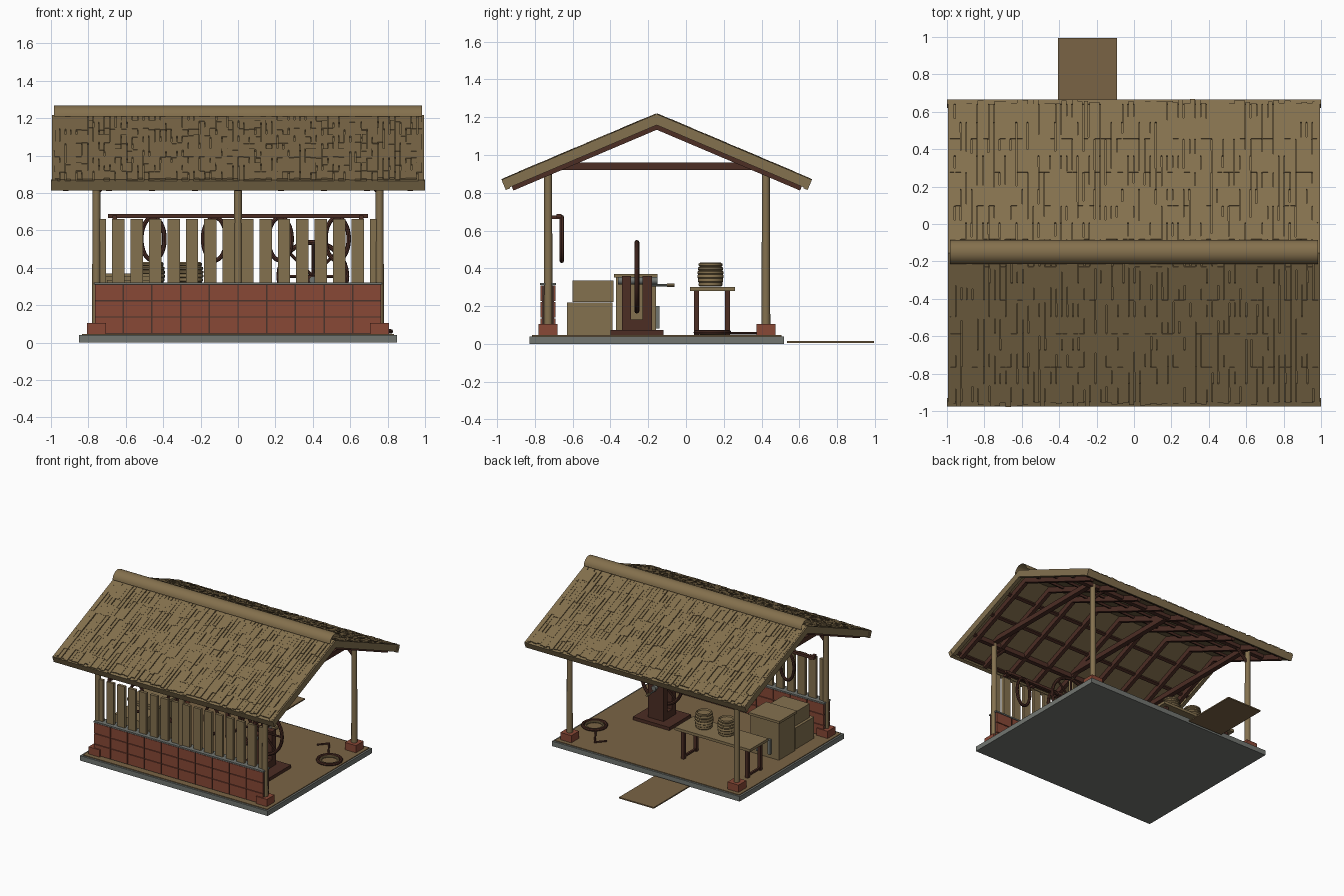
import bpy, bmesh, math, random
from mathutils import Matrix, Vector

if "Cube" in bpy.data.objects:
    bpy.data.objects.remove(bpy.data.objects["Cube"])
random.seed(4)

def mat(name, srgb):
    m = bpy.data.materials.new(name)
    m.diffuse_color = [((c / 255 + .055) / 1.055) ** 2.4 for c in srgb] + [1]
    m.use_nodes = True
    m.node_tree.nodes["Principled BSDF"].inputs["Base Color"].default_value = m.diffuse_color
    return m

THATCH = mat("thatch tan", (132, 112, 77))
WOOD = mat("pale wood", (132, 113, 79))
EARTH = mat("earth floor", (122, 100, 69))
BRICK = mat("red brick", (136, 72, 54))
DARK = mat("dark timber", (76, 45, 36))
GREY = mat("grey stone", (114, 118, 113))
MORTAR = mat("dark mortar", (74, 52, 44))

def finish(name, bm, m, smooth=False):
    me = bpy.data.meshes.new(name)
    bm.to_mesh(me)
    bm.free()
    o = bpy.data.objects.new(name, me)
    bpy.context.collection.objects.link(o)
    me.materials.append(m)
    if smooth:
        bpy.context.view_layer.objects.active = o
        o.select_set(True)
        bpy.ops.object.shade_smooth_by_angle(angle=math.radians(40))
        o.select_set(False)
    return o

def add(bm, x0, x1, y0, y1, z0, z1, M=Matrix()):
    T = Matrix.Translation(((x0 + x1) / 2, (y0 + y1) / 2, (z0 + z1) / 2))
    S = Matrix.Diagonal((x1 - x0, y1 - y0, z1 - z0, 1))
    bmesh.ops.create_cube(bm, size=1, matrix=M @ T @ S)

def boxes(name, m, items):
    bm = bmesh.new()
    for it in items:
        add(bm, *it)
    return finish(name, bm, m)

def rods(name, m, items, r, seg=12, r2=None):
    bm = bmesh.new()
    for a, b in items:
        a, b = Vector(a), Vector(b)
        d = b - a
        M = Matrix.Translation((a + b) / 2) @ d.to_track_quat('Z', 'Y').to_matrix().to_4x4()
        bmesh.ops.create_cone(bm, cap_ends=True, segments=seg, radius1=r,
                              radius2=r2 or r, depth=d.length, matrix=M)
    return finish(name, bm, m, True)

def ring(name, m, c, ra, rb, r, flat=False, seg=32, tube=8):
    bm = bmesh.new()
    V = []
    for i in range(seg):
        t = 2 * math.pi * i / seg
        row = []
        for j in range(tube):
            p = 2 * math.pi * j / tube
            k = r * math.cos(p)
            u, v, w = (ra + k) * math.cos(t), (rb + k) * math.sin(t), r * math.sin(p)
            off = (u, v, w) if flat else (u, -w, v)
            row.append(bm.verts.new(Vector(c) + Vector(off)))
        V.append(row)
    for i in range(seg):
        for j in range(tube):
            a, b, k = V[i], V[(i + 1) % seg], (j + 1) % tube
            bm.faces.new((a[j], b[j], b[k], a[k]))
    bmesh.ops.recalc_face_normals(bm, faces=bm.faces)
    return finish(name, bm, m, True)

# Ground slab, floor and door mat
boxes("slab", GREY, [(-.85, .85, -.83, .52, 0, .04)])
boxes("floor", EARTH, [(-.835, .835, -.815, .505, .04, .046)])
boxes("mat", EARTH, [(-.405, -.09, .535, .995, .004, .014)])

# Posts on brick plinths
PX, YF, YB = .757, -.73, .423
spots = [(-PX, YF), (0, YF), (PX, YF), (-PX, YB), (PX, YB)]
rods("posts", WOOD, [((x, y, .06), (x, y, .93)) for x, y in spots], .0235, 12, .0205)
boxes("plinths", BRICK, [(x - .05, x + .05, y - .05, y + .05, .04, .105) for x, y in spots if x])

# Low brick wall with sill and slats
boxes("wall_core", MORTAR, [(-.765, .765, YF - .032, YF + .032, .045, .31)])
bw, bh = .1535, .087
boxes("wall_bricks", BRICK, [(-.7675 + i * bw + .004, -.7675 + (i + 1) * bw - .004, YF - .04, YF + .04,
       .05 + j * bh + .003, .05 + (j + 1) * bh - .003) for i in range(10) for j in range(3)])
boxes("wall_sill", GREY, [(-.77, .77, YF - .042, YF + .042, .311, .322)])
boxes("wall_slats", WOOD, [(-.771 + i * .0984, -.705 + i * .0984, YF - .012, YF + .012, .32, .66)
                           for i in range(16)])

# Hanging rail with oval hoops
boxes("hanging_rail", DARK, [(-.695, .695, -.685, -.66, .667, .688)])
boxes("rail_brackets", DARK, [(x - .012, x + .012, YF, -.66, .66, .68) for x in (-.66, 0, .66)])
for i, x in enumerate((-.455, -.125, .225, .53)):
    ring("hanging_hoop_%d" % i, DARK, (x, -.658, .555), .062, .115, .012)

# Roof frame: each slope is built in its own tilted space (x, down-slope, normal)
A = math.atan(.424)
L = .825 / math.cos(A)
ridge = Matrix.Translation((0, -.155, 1.215))
slopes = [ridge @ Matrix.Rotation(math.pi if s else 0, 4, 'Z') @ Matrix.Rotation(-A, 4, 'X') for s in (0, 1)]

deck, barge, rafters, purlins, straw = [], [], [], [], []
for M in slopes:
    deck.append((-.985, .985, 0, L - .02, -.035, -.006, M))
    for s in (-1, 1):
        barge.append((s * .98 - .015, s * .98 + .015, 0, L - .005, -.052, .002, M))
    barge.append((-1, 1, L - .03, L - .004, -.057, -.004, M))
    for i in range(9):
        x = -.92 + i * .23
        rafters.append((x - .015, x + .015, .01, L - .04, -.075, -.034, M))
    for v in (.2, .42, .64, .84):
        purlins.append((-.965, .965, v - .012, v + .012, -.052, -.034, M))
    # Overlapping thatch rows of slightly uneven strips
    rows, n = 9, 66
    for r in range(rows):
        v0 = r * (L - .02) / rows
        for i in range(n):
            x = -.985 + i * 1.97 / n
            w = 1.97 / n - random.choice((0, 0, .003, .006))
            e = v0 + (L - .02) / rows + random.uniform(-.012, .016)
            h = .002 + random.uniform(0, .004)
            straw.append((x, x + w, v0 - .02 if r else 0, e, -.008, h,
                          M @ Matrix.Translation((0, 0, .001 * (r % 2)))))
boxes("roof_deck", THATCH, deck)
boxes("roof_edge_boards", WOOD, barge)
boxes("rafters", DARK, rafters)
boxes("purlins", DARK, purlins)
boxes("thatch_strips", THATCH, straw)
boxes("tie_beams", DARK, [(x - .02, x + .02, YF, YB, .92, .96) for x in (-PX, 0, PX)])
boxes("wall_plates", DARK, [(-.9, .9, y - .018, y + .018, .895, .93) for y in (YF, YB)])
rods("knee_braces", DARK, [((x, y, .80), (x - math.copysign(.11, x), y, .91))
                           for x, y in spots if x], .012, 8)

# Open half-round ridge cap
bm = bmesh.new()
prev = None
for i in range(13):
    t = math.pi * i / 12
    y, z = -.15 + .065 * math.cos(t), 1.208 + .061 * math.sin(t)
    cur = [bm.verts.new((x, y, z)) for x in (-.985, .985)]
    if prev:
        bm.faces.new((prev[0], prev[1], cur[1], cur[0]))
    prev = cur
bmesh.ops.recalc_face_normals(bm, faces=bm.faces)
if sum(f.normal.z for f in bm.faces) < 0:
    bmesh.ops.reverse_faces(bm, faces=bm.faces)
finish("ridge_cap", bm, THATCH, True)

# Wheel on its stand
WX, WY, WZ = .40, -.26, .355
boxes("wheel_base", DARK, [(.235, .565, -.40, -.12, .045, .072)])
boxes("wheel_stand", DARK, [(WX - .07, WX + .07, -.34, -.29, .07, .36), (WX - .07, WX + .07, -.23, -.18, .07, .36),
                            (WX - .07, WX + .07, -.34, -.18, .07, .13)])
ring("wheel_rim", DARK, (WX, WY, WZ), .182, .182, .013)
rods("wheel_spokes", DARK, [((WX, WY, WZ), (WX + .18 * math.cos(k * math.pi / 4), WY,
                             WZ + .18 * math.sin(k * math.pi / 4))) for k in range(8)], .008, 8)
rods("wheel_axle", GREY, [((WX, -.36, WZ - .02), (WX, -.15, WZ - .02))], .02)
rods("crank_arm", GREY, [((WX, -.18, .31), (WX, -.09, .31))], .006, 8)
rods("crank_grip", WOOD, [((WX, -.10, .31), (WX, -.062, .31))], .010, 8)

# Chest with clasps, and stacked crates behind it
boxes("chest", WOOD, [(-.73, -.47, -.37, -.16, .046, .35)])
boxes("chest_lid", WOOD, [(-.74, -.46, -.38, -.15, .35, .37)])
boxes("chest_clasps", GREY, [(x - .012, x + .012, -.162, -.14, .08, .20) for x in (-.65, -.55)])
boxes("crates", WOOD, [(-.72, -.45, -.63, -.39, .046, .22), (-.70, -.46, -.60, -.385, .222, .335)])

# Work table
boxes("table_top", WOOD, [(-.76, -.08, .02, .26, .28, .302)])
boxes("table_legs", DARK, [(x - .013, x + .013, y - .013, y + .013, .046, .28)
                           for x in (-.71, -.13) for y in (.055, .22)])
boxes("table_stretchers", DARK, [(x - .008, x + .008, .055, .22, .055, .07) for x in (-.71, -.13)])

# Two ribbed baskets
for n, x in enumerate((-.46, -.255)):
    bm = bmesh.new()
    prof = [(0, 0), (.056, 0)]
    for k in range(6):
        b = .060 + .010 * math.sin(math.pi * (k + .5) / 6)
        prof += [(b - .005, k * .021 + .001), (b, k * .021 + .006), (b, k * .021 + .016)]
    prof += [(.055, .127), (.050, .115), (0, .115)]
    vs = [bm.verts.new((r, 0, z)) for r, z in prof]
    es = [bm.edges.new(p) for p in zip(vs, vs[1:])]
    bmesh.ops.spin(bm, geom=vs + es, cent=(0, 0, 0), axis=(0, 0, 1), angle=2 * math.pi, steps=20)
    bmesh.ops.remove_doubles(bm, verts=bm.verts, dist=.0005)
    bmesh.ops.recalc_face_normals(bm, faces=bm.faces)
    bmesh.ops.translate(bm, verts=bm.verts, vec=(x, .13, .303))
    finish("basket_%d" % n, bm, THATCH, True)

# Coil and bent rod lying on the floor
ring("floor_coil", DARK, (.73, .14, .06), .088, .088, .012, True)
ring("floor_coil_inner", THATCH, (.73, .14, .056), .066, .066, .009, True)
rods("bent_rod", DARK, [((.67, .21, .056), (.56, .38, .056)), ((.56, .38, .056), (.50, .31, .056))], .007, 8)
